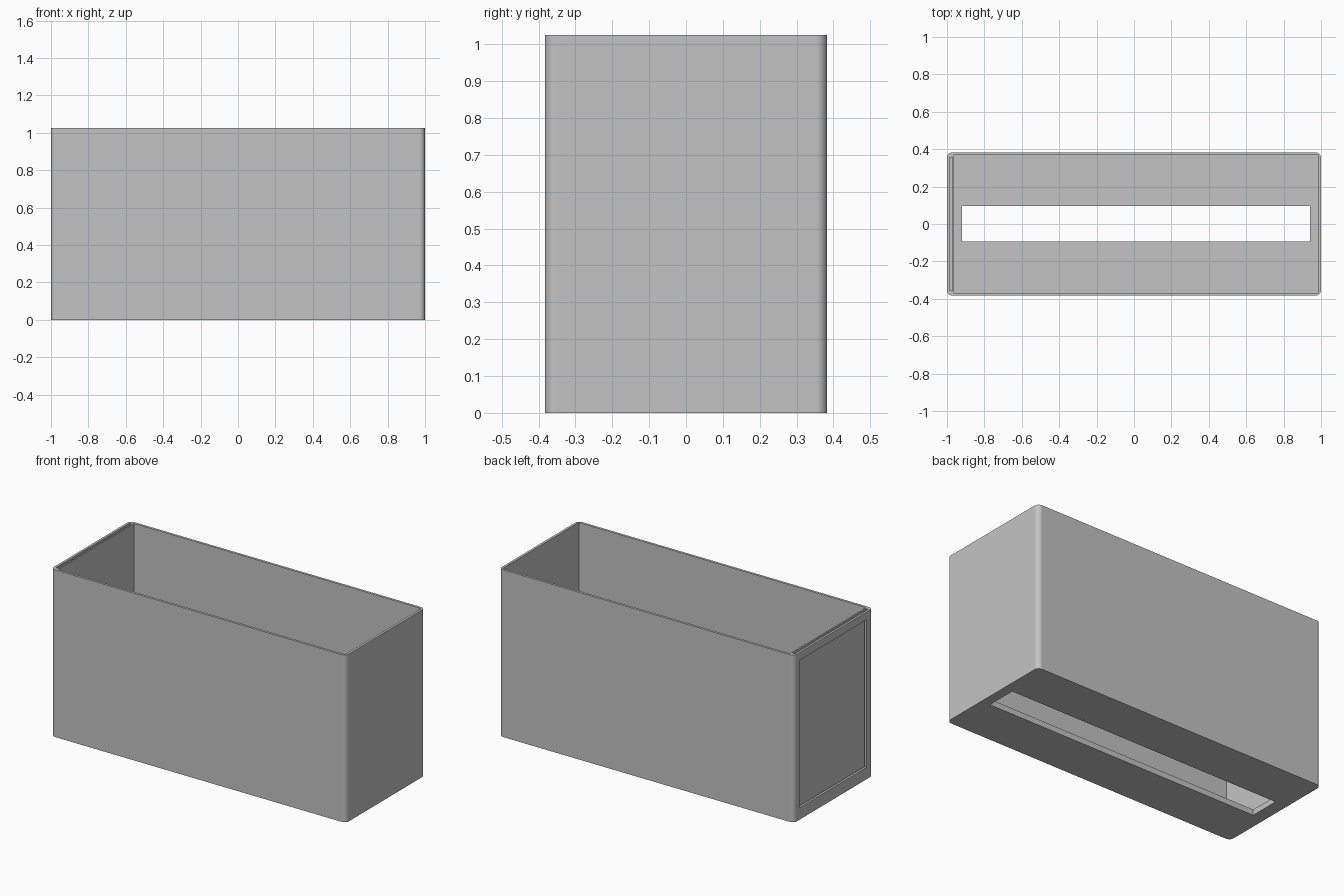
import bpy, bmesh
from mathutils import Vector

cube = bpy.data.objects.get("Cube")
if cube:
    bpy.data.objects.remove(cube, do_unlink=True)

# Single plain grey plastic
grey = bpy.data.materials.new("plain_grey")
grey.use_nodes = True
grey.diffuse_color = (0.55, 0.55, 0.55, 1)
grey.node_tree.nodes["Principled BSDF"].inputs["Base Color"].default_value = (0.55, 0.55, 0.55, 1)


def box(name, low, high, radius=0):
    """Box between two corners, with optionally rounded upright edges."""
    low, high = Vector(low), Vector(high)
    bm = bmesh.new()
    bmesh.ops.create_cube(bm, size=1)
    for v in bm.verts:
        v.co = (low + high) / 2 + v.co * (high - low)
    if radius:
        upright = [e for e in bm.edges if abs(e.verts[0].co.z - e.verts[1].co.z) > 0.1]
        bmesh.ops.bevel(bm, geom=upright, offset=radius, segments=8,
                        profile=0.5, affect='EDGES')
    mesh = bpy.data.meshes.new(name)
    bm.to_mesh(mesh)
    bm.free()
    mesh.materials.append(grey)
    obj = bpy.data.objects.new(name, mesh)
    bpy.context.collection.objects.link(obj)
    return obj


def cut(target, name, low, high):
    """Subtract a box from the target and discard the cutter."""
    cutter = box(name, low, high)
    cutter.hide_render = True
    mod = target.modifiers.new(name, 'BOOLEAN')
    mod.operation = 'DIFFERENCE'
    mod.solver = 'EXACT'
    mod.object = cutter
    bpy.context.view_layer.objects.active = target
    bpy.ops.object.modifier_apply(modifier=name)
    bpy.data.objects.remove(cutter, do_unlink=True)


HEIGHT = 1.025
FLOOR = 0.035
ABOVE = HEIGHT + 0.1

# Outer body with rounded upright corners
body = box("open_box", (-1, -0.383, 0), (1, 0.383, HEIGHT), 0.03)

# Open interior and the long drain slot in the floor
cut(body, "interior", (-0.962, -0.368, FLOOR), (0.985, 0.368, ABOVE))
cut(body, "floor_slot", (-0.92, -0.093, -0.1), (0.94, 0.095, 0.1))

# Narrow label pocket in the thick end wall, open at the rim
cut(body, "label_pocket", (-0.986, -0.356, FLOOR), (-0.971, 0.356, ABOVE))

# Window in the end wall that exposes the pocket
cut(body, "label_window", (-1.1, -0.322, 0.073), (-0.98, 0.322, 0.977))

# Smooth rounded corners, crisp everything else
bpy.ops.object.select_all(action='DESELECT')
body.select_set(True)
bpy.context.view_layer.objects.active = body
bpy.ops.object.shade_smooth_by_angle(angle=0.52)
normals = body.modifiers.new("flat_sides", 'WEIGHTED_NORMAL')
normals.keep_sharp = True
